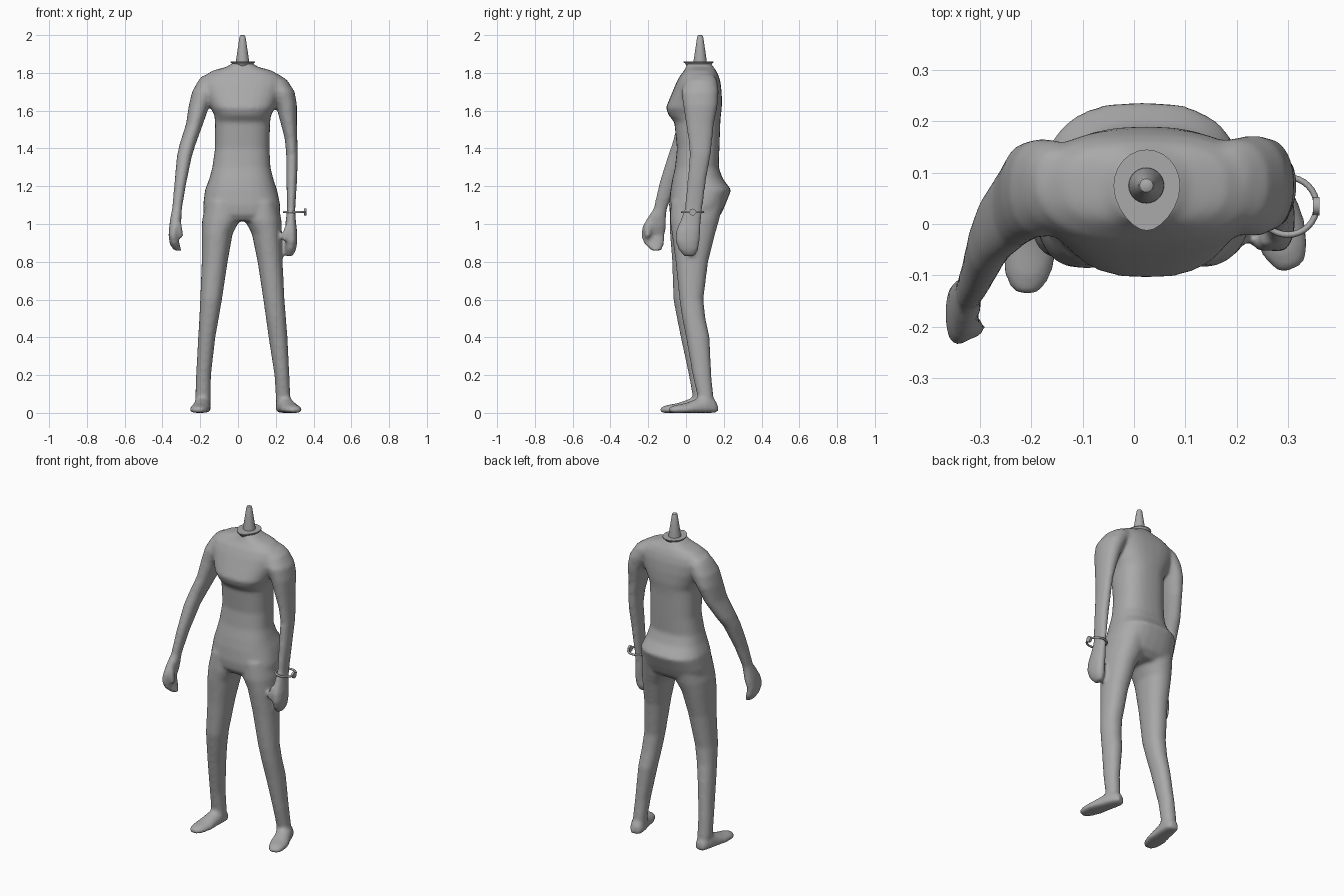
import bpy, bmesh, math
from mathutils import Vector

grey = bpy.data.materials.new("plain grey")
grey.diffuse_color = (0.4, 0.4, 0.4, 1)
SIDES = 28


def spow(v, e):
    return math.copysign(abs(v) ** e, v)


def loft(bm, rings):
    """Skin a list of point rings into a closed tube."""
    loops = [[bm.verts.new(p) for p in r] for r in rings]
    faces = [bm.faces.new(loops[0]), bm.faces.new(loops[-1])]
    for a, b in zip(loops, loops[1:]):
        for i in range(len(a)):
            j = (i + 1) % len(a)
            faces.append(bm.faces.new((a[i], a[j], b[j], b[i])))
    bmesh.ops.recalc_face_normals(bm, faces=faces)


def level(z, x0, x1, y0, y1, n=2.2):
    """Horizontal rounded cross-section given by its extents."""
    pts = []
    for i in range(SIDES):
        t = 2 * math.pi * i / SIDES
        pts.append(((x0 + x1) / 2 + (x1 - x0) / 2 * spow(math.cos(t), 2 / n),
                    (y0 + y1) / 2 + (y1 - y0) / 2 * spow(math.sin(t), 2 / n), z))
    return pts


def foot(bm, heel, toe):
    """Flat-soled foot lofted from heel to toe."""
    heel, toe = Vector((*heel, 0)), Vector((*toe, 0))
    side = (toe - heel).normalized().cross(Vector((0, 0, 1)))
    rings = []
    for t, w, h in ((0, .025, .05), (.08, .038, .08), (.25, .045, .095), (.42, .047, .075),
                    (.65, .054, .052), (.86, .046, .042), (.97, .03, .032), (1, .015, .024)):
        c = heel.lerp(toe, t)
        ring = []
        for i in range(SIDES):
            a = 2 * math.pi * i / SIDES
            z = h * .35 + (h * .65 * math.sin(a) if math.sin(a) > 0
                           else h * .35 * spow(math.sin(a), .4))
            ring.append(c + side * w * math.cos(a) + Vector((0, 0, z)))
        rings.append(ring)
    loft(bm, rings)


def finish(name, bm, smooth=True):
    me = bpy.data.meshes.new(name)
    bm.to_mesh(me)
    bm.free()
    me.materials.append(grey)
    ob = bpy.data.objects.new(name, me)
    bpy.context.collection.objects.link(ob)
    bpy.ops.object.select_all(action='DESELECT')
    ob.select_set(True)
    bpy.context.view_layer.objects.active = ob
    if smooth:
        bpy.ops.object.shade_smooth_by_angle(angle=math.radians(40))
    return ob


body = bmesh.new()

# Torso with chest shelf, waist and seat
torso = ((1.85, -.035, .08, .005, .135), (1.832, -.06, .105, .0, .145),
         (1.812, -.135, .18, -.01, .16), (1.78, -.185, .23, -.035, .175),
         (1.74, -.195, .24, -.055, .185), (1.68, -.175, .22, -.08, .19),
         (1.615, -.145, .195, -.107, .19), (1.575, -.125, .175, -.092, .185),
         (1.54, -.122, .17, -.062, .182), (1.4, -.122, .167, -.048, .177),
         (1.3, -.136, .172, -.058, .173), (1.24, -.152, .187, -.072, .195),
         (1.18, -.175, .207, -.083, .24), (1.1, -.185, .224, -.09, .208),
         (1.05, -.18, .223, -.085, .185), (1.015, -.15, .19, -.06, .145))
loft(body, [level(*s, n=2.5) for s in torso])

# Legs
left_leg = ((1.12, -.17, .01, -.08, .19), (1.02, -.19, .01, -.087, .17),
            (.95, -.192, -.028, -.085, .148), (.8, -.192, -.055, -.073, .108),
            (.6, -.2, -.085, -.067, .075), (.5, -.205, -.102, -.048, .078),
            (.4, -.211, -.12, -.028, .093), (.2, -.222, -.143, .015, .112),
            (.09, -.226, -.144, .035, .122), (.04, -.222, -.146, .035, .122))
right_leg = ((1.12, .035, .21, -.08, .2), (1.02, .035, .23, -.085, .175),
             (.95, .073, .232, -.075, .155), (.8, .104, .236, -.055, .117),
             (.6, .134, .246, -.035, .092), (.5, .148, .254, -.02, .103),
             (.4, .162, .262, .0, .125), (.2, .193, .272, .035, .134),
             (.09, .2, .277, .06, .145), (.04, .202, .275, .06, .145))
for leg in (left_leg, right_leg):
    loft(body, [level(*s) for s in leg])
foot(body, (-.18, .135), (-.213, -.138))
foot(body, (.228, .165), (.308, -.09))

# Arms running into hands
left_arm = ((1.785, -.19, -.11, .03, .14), (1.755, -.213, -.09, -.005, .16),
            (1.7, -.243, -.11, -.025, .167), (1.63, -.26, -.15, -.03, .16),
            (1.53, -.275, -.185, -.045, .125), (1.42, -.31, -.225, -.075, .065),
            (1.355, -.324, -.245, -.098, .02), (1.21, -.337, -.275, -.143, -.05),
            (1.08, -.349, -.297, -.172, -.1), (1.04, -.357, -.298, -.2, -.105),
            (.99, -.364, -.305, -.23, -.105), (.94, -.368, -.32, -.24, -.112),
            (.895, -.362, -.31, -.222, -.115), (.86, -.34, -.298, -.185, -.128))
right_arm = ((1.79, .14, .22, .03, .145), (1.76, .12, .262, -.005, .165),
             (1.7, .16, .3, -.025, .173), (1.63, .2, .312, -.015, .168),
             (1.53, .227, .312, .0, .148), (1.45, .248, .314, .012, .14),
             (1.37, .255, .317, .02, .132), (1.235, .256, .313, .008, .107),
             (1.08, .26, .303, -.008, .087), (1.02, .253, .306, -.03, .08),
             (.96, .25, .313, -.053, .077), (.91, .252, .314, -.056, .072),
             (.865, .248, .308, -.04, .066), (.83, .255, .29, -.012, .048))
for arm in (left_arm, right_arm):
    loft(body, [level(*s) for s in arm])

# Thumbs
for top, tip in (((-.318, -.2, 1.01), (-.303, -.205, .925)),
                 ((.262, -.03, .99), (.247, -.04, .91))):
    rings = []
    for t, r in ((0, .016), (.5, .019), (.85, .016), (1, .008)):
        c = Vector(top).lerp(Vector(tip), t)
        rings.append(level(c.z, c.x - r, c.x + r, c.y - r, c.y + r))
    loft(body, rings)

# Fuse the limbs and torso into one soft skin
body_ob = finish("body", body, smooth=False)
rm = body_ob.modifiers.new("fuse", 'REMESH')
rm.mode = 'VOXEL'
rm.voxel_size = 0.01
rm.use_smooth_shade = True
sm = body_ob.modifiers.new("soften", 'SMOOTH')
sm.factor = 0.5
sm.iterations = 8
bpy.ops.object.convert(target='MESH')

# Collar: teardrop plate, pointed at the front
bm = bmesh.new()
rings = []
for z, s in ((1.835, .82), (1.848, .88), (1.856, 1), (1.86, 1)):
    ring = []
    for i in range(24):
        a = 2 * math.pi * i / 24
        y = math.sin(a)
        w = .065 * (1 if y > 0 else 1 - .22 * y * y)
        ring.append((.025 + s * w * math.cos(a), .075 + s * y * (.07 if y > 0 else .088), z))
    rings.append(ring)
loft(bm, rings)
finish("collar", bm)

# Neck peg
bm = bmesh.new()
loft(bm, [level(z, .024 - r, .024 + r, .075 - r, .075 + r, 2) for z, r in
          ((1.84, .036), (1.87, .034), (1.93, .025), (1.99, .016), (1.997, .013), (2.0, .007))])
finish("neck_peg", bm)

# Bracelet ring with a round charm on its outer side
bpy.ops.mesh.primitive_torus_add(location=(.3, .035, 1.063), major_radius=.056, minor_radius=.006,
                                 major_segments=32, minor_segments=8)
bracelet = bpy.context.object
bracelet.name = "bracelet"
bracelet.data.materials.append(grey)
bpy.ops.object.shade_smooth()
bpy.ops.mesh.primitive_cylinder_add(vertices=16, radius=.018, depth=.013,
                                    location=(.355, .035, 1.063), rotation=(0, math.pi / 2, 0))
charm = bpy.context.object
charm.name = "bracelet_charm"
charm.data.materials.append(grey)
bpy.ops.object.shade_smooth_by_angle(angle=math.radians(40))
